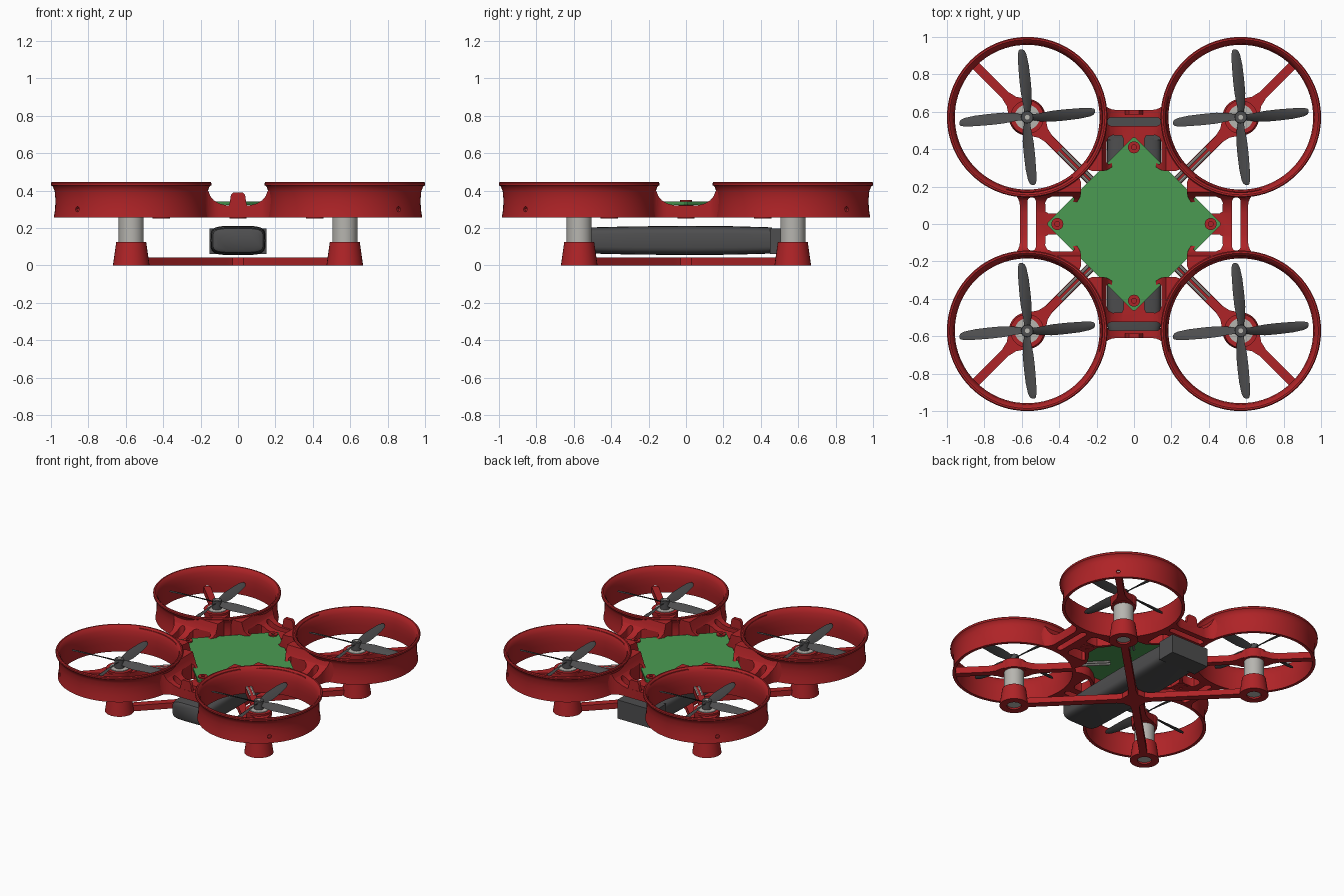
import bpy, bmesh, math
from mathutils import Matrix, Vector

if "Cube" in bpy.data.objects:
    bpy.data.objects.remove(bpy.data.objects["Cube"])

C = 0.571  # duct centre offset in x and y
DIAG = C * math.sqrt(2)


def material(name, rgb):
    m = bpy.data.materials.new(name)
    m.diffuse_color = (*rgb, 1)
    m.use_nodes = True
    m.node_tree.nodes["Principled BSDF"].inputs["Base Color"].default_value = m.diffuse_color
    return m


RED = material("red plastic", (0.43, 0.017, 0.02))
DARK = material("dark grey", (0.075, 0.075, 0.077))
GREY = material("light metal", (0.47, 0.46, 0.43))
GREEN = material("circuit green", (0.07, 0.33, 0.085))


def finish(name, mesh, mat, angle=35):
    mesh.materials.clear()
    mesh.materials.append(mat)
    for p in mesh.polygons:
        p.use_smooth = True
    mesh.set_sharp_from_angle(angle=math.radians(angle))
    ob = bpy.data.objects.new(name, mesh)
    bpy.context.collection.objects.link(ob)
    return ob


def from_bm(name, bm, mat, angle=35):
    bmesh.ops.recalc_face_normals(bm, faces=bm.faces)
    me = bpy.data.meshes.new(name)
    bm.to_mesh(me)
    bm.free()
    return finish(name, me, mat, angle)


def around(ob):
    """Repeat a part in all four quarters."""
    for k in (1, 2, 3):
        c = ob.copy()
        c.rotation_euler.z = k * math.pi / 2
        bpy.context.collection.objects.link(c)


def lathe(name, profile, mat, x=0, y=0, n=32):
    """Revolve a closed (r, z) profile; points on the axis make solid caps."""
    bm = bmesh.new()
    rings = [[bm.verts.new((x + r * math.cos(2 * math.pi * i / n),
                            y + r * math.sin(2 * math.pi * i / n), z))
              for i in range(n)] for r, z in profile]
    for a, b in zip(rings, rings[1:] + rings[:1]):
        for i in range(n):
            j = (i + 1) % n
            bm.faces.new((a[i], a[j], b[j], b[i]))
    bmesh.ops.remove_doubles(bm, verts=bm.verts, dist=1e-5)
    return from_bm(name, bm, mat)


def solid(name, r0, r1, z0, z1, mat, x=0, y=0, n=32):
    return lathe(name, [(0, z0), (r0, z0), (r1, z1), (0, z1)], mat, x, y, n)


def evaluated(ob):
    dg = bpy.context.evaluated_depsgraph_get()
    me = bpy.data.meshes.new_from_object(ob.evaluated_get(dg))
    bpy.data.objects.remove(ob)
    return me


def prism(name, loops, z0, z1, mat, matrix=None):
    """Extrude an outline; further loops become holes."""
    cu = bpy.data.curves.new(name, 'CURVE')
    cu.dimensions, cu.fill_mode, cu.extrude = '2D', 'BOTH', (z1 - z0) / 2
    for pts in loops:
        s = cu.splines.new('POLY')
        s.points.add(len(pts) - 1)
        for p, q in zip(s.points, pts):
            p.co = (q[0], q[1], 0, 1)
        s.use_cyclic_u = True
    ob = bpy.data.objects.new(name, cu)
    bpy.context.collection.objects.link(ob)
    bm = bmesh.new()
    bm.from_mesh(evaluated(ob))
    bmesh.ops.translate(bm, verts=bm.verts, vec=(0, 0, (z0 + z1) / 2))
    bmesh.ops.remove_doubles(bm, verts=bm.verts, dist=1e-5)
    if matrix:
        bm.transform(matrix)
    return from_bm(name, bm, mat)


def boolean(ob, tool, op, mat):
    name = ob.name
    m = ob.modifiers.new("cut", 'BOOLEAN')
    m.object, m.operation, m.solver = tool, op, 'EXACT'
    me = evaluated(ob)
    bpy.data.objects.remove(tool)
    return finish(name, me, mat)


def arc(cx, cy, r, a0, a1, n=8):
    return [(cx + r * math.cos(math.radians(a0 + (a1 - a0) * i / n)),
             cy + r * math.sin(math.radians(a0 + (a1 - a0) * i / n))) for i in range(n + 1)]


def mirrored(half):
    return half + [(-x, y) for x, y in reversed(half)]


TO_DUCT = Matrix.Translation((C, C, 0)) @ Matrix.Rotation(math.pi / 4, 4, 'Z')

# Ducts: flared rings with a small wire hole in the outer corner
duct = lathe("duct", [(0.414, 0.255), (0.407, 0.30), (0.405, 0.35), (0.409, 0.395), (0.418, 0.42),
                      (0.428, 0.428), (0.429, 0.44), (0.424, 0.446), (0.415, 0.446), (0.404, 0.436),
                      (0.393, 0.41), (0.387, 0.37), (0.387, 0.32), (0.393, 0.255)], RED, C, C, 80)
drill = prism("drill", [arc(0, 0, 0.014, 0, 337.5, 15)], 0.38, 0.45, RED,
              TO_DUCT @ Matrix.Translation((0, 0, 0.30)) @ Matrix.Rotation(math.pi / 2, 4, 'Y'))
around(boolean(duct, drill, 'DIFFERENCE', RED))

# Motor mounts: hub sleeve and flared diagonal struts
around(lathe("motor_mount", [(0.066, 0.255), (0.085, 0.255), (0.09, 0.32), (0.066, 0.32)], RED, C, C))
strut = [(0.055, 0.07), (0.085, 0.058), (0.12, 0.035), (0.17, 0.023), (0.395, 0.023)]
strut += [(x, -y) for x, y in reversed(strut)]
around(prism("outer_strut", [strut], 0.257, 0.305, RED, TO_DUCT))
around(prism("inner_strut", [[(-x, y) for x, y in strut]], 0.257, 0.305, RED, TO_DUCT))

# Motors, standing in hollow feet
around(solid("motor", 0.067, 0.067, 0.125, 0.325, GREY, C, C))
around(solid("motor_base", 0.049, 0.049, 0.012, 0.125, GREY, C, C, 24))
around(lathe("foot", [(0.048, 0), (0.098, 0), (0.096, 0.012), (0.080, 0.125), (0.048, 0.125)], RED, C, C))

# Lower cross brace between the feet, with a filleted centre
brace = [(0.055, 0.055), (0.075, 0.033), (0.12, 0.026), (DIAG - 0.06, 0.026)]
brace = brace + [(x, -y) for x, y in reversed(brace)]
cross = []
for k in range(4):
    c, s = math.cos(math.radians(45 - 90 * k)), math.sin(math.radians(45 - 90 * k))
    cross += [(x * c - y * s, x * s + y * c) for x, y in brace]
clean = [p for i, p in enumerate(cross) if (Vector(p) - Vector(cross[i - 1])).length > 1e-4]
prism("cross_brace", [clean], 0, 0.042, RED)

# Bridges between neighbouring ducts, with strap slot and openings
half = [(0.10, 0.61)] + arc(0.095, 0.70, 0.09, -75, -12, 6) + arc(C, C, 0.40, 164, 222, 12)
half += [(0.22, 0.282), (0.15, 0.285), (0.09, 0.32), (0.045, 0.36)]
opening = [(0.065, 0.472), (0.115, 0.475), (0.135, 0.465), (0.146, 0.44), (0.148, 0.33),
           (0.135, 0.318), (0.12, 0.325), (0.06, 0.375), (0.055, 0.40), (0.055, 0.455)]
slot = arc(0.12, 0.547, 0.023, -90, 90) + arc(-0.12, 0.547, 0.023, 90, 270)
bridge = prism("bridge", [mirrored(half), opening, [(-x, y) for x, y in opening], slot], 0.255, 0.44, RED)
saddle = mirrored([(0.30, 0.25), (0.30, 0.33), (0.25, 0.435), (0.17, 0.435), (0.16, 0.40), (0.148, 0.37),
                   (0.13, 0.348), (0.10, 0.330), (0.06, 0.320)])
tool = prism("saddle", [saddle], -0.8, 0, RED, Matrix.Rotation(math.pi / 2, 4, 'X'))
around(boolean(bridge, tool, 'INTERSECT', RED))

# Raised stops on the front and back bridges
stop = mirrored([(0.055, 0.30), (0.045, 0.33), (0.038, 0.375), (0.027, 0.389)])
for name, y in (("front_stop", -0.585), ("back_stop", 0.609)):
    prism(name, [stop], 0, 0.024, RED,
          Matrix.Translation((0, y, 0)) @ Matrix.Rotation(math.pi / 2, 4, 'X'))

# Circuit board with a post through each corner
holes = [arc(0.41 * x, 0.41 * y, 0.013, 0, 330, 11) for x, y in ((1, 0), (0, 1), (-1, 0), (0, -1))]
E = 0.463
edge = []
for x, y in ((1, 0), (0, 1), (-1, 0), (0, -1)):
    edge += [(E * x + 0.005 * y, E * y - 0.005 * x), (E * x - 0.005 * y, E * y + 0.005 * x)]
prism("circuit_board", [edge] + holes, 0.322, 0.340, GREEN)
around(lathe("board_post", [(0.013, 0.25), (0.046, 0.25), (0.046, 0.321), (0.032, 0.3215),
                            (0.032, 0.349), (0.013, 0.349)], RED, 0, 0.41, 24))

# Paired motor wires running under the board
for off in (-0.014, 0.014):
    wire = prism("motor_wire", [arc(0, 0, 0.009, 0, 315, 7)], 0.16, 0.56, GREY,
                 Matrix.Rotation(math.pi / 4, 4, 'Z') @ Matrix.Translation((0, off, 0.300))
                 @ Matrix.Rotation(math.pi / 2, 4, 'Y'))
    around(wire)

# Battery: soft bulging pack with a square connector end
bm = bmesh.new()
rings = []
for y, w, h in ((-0.585, 0.115, 0.052), (-0.575, 0.135, 0.064), (-0.54, 0.143, 0.069), (-0.3, 0.146, 0.075),
                (0, 0.147, 0.078), (0.25, 0.146, 0.076), (0.46, 0.143, 0.070)):
    ring = []
    for i in range(32):
        c, s = math.cos(math.pi * i / 16), math.sin(math.pi * i / 16)
        ring.append(bm.verts.new((w * math.copysign(abs(c) ** 0.45, c), y,
                                  0.133 + h * math.copysign(abs(s) ** 0.45, s))))
    rings.append(ring)
for a, b in zip(rings, rings[1:]):
    for i in range(32):
        bm.faces.new((a[i], a[(i + 1) % 32], b[(i + 1) % 32], b[i]))
bm.faces.new(rings[0])
bm.faces.new(rings[-1])
from_bm("battery", bm, DARK, 40)
prism("battery_connector", [[(-0.153, 0.45), (0.153, 0.45), (0.153, 0.585), (-0.153, 0.585)]], 0.06, 0.198, DARK)

# Propellers: hub, shaft and four twisted blades
around(lathe("propeller_hub", [(0.012, 0.325), (0.034, 0.325), (0.032, 0.385), (0.012, 0.385)], DARK, C, C, 24))
around(solid("propeller_shaft", 0.013, 0.013, 0.32, 0.388, GREY, C, C, 12))
bm = bmesh.new()
for k in range(4):
    rows = []
    for r, lo, hi, pitch in ((0.02, -0.014, 0.014, 38), (0.07, -0.022, 0.022, 36), (0.13, -0.024, 0.034, 30),
                             (0.20, -0.018, 0.042, 24), (0.28, -0.008, 0.048, 19), (0.335, 0.004, 0.050, 15),
                             (0.355, 0.014, 0.046, 13), (0.363, 0.025, 0.038, 12)):
        row = []
        for t, th in ((0, 0), (0.3, 0.005), (0.7, 0.005), (1, 0), (0.7, -0.003), (0.3, -0.003)):
            y = lo + (hi - lo) * t
            z = 0.362 + (y - (lo + hi) / 2) * math.tan(math.radians(pitch)) + th
            row.append(bm.verts.new(TO_DUCT @ Matrix.Rotation(math.pi * (k / 2 - 0.25), 4, 'Z') @ Vector((r, y, z))))
        rows.append(row)
    for a, b in zip(rows, rows[1:]):
        for i in range(6):
            bm.faces.new((a[i], a[(i + 1) % 6], b[(i + 1) % 6], b[i]))
    bm.faces.new(rows[0])
    bm.faces.new(rows[-1])
around(from_bm("propeller_blades", bm, DARK, 60))
